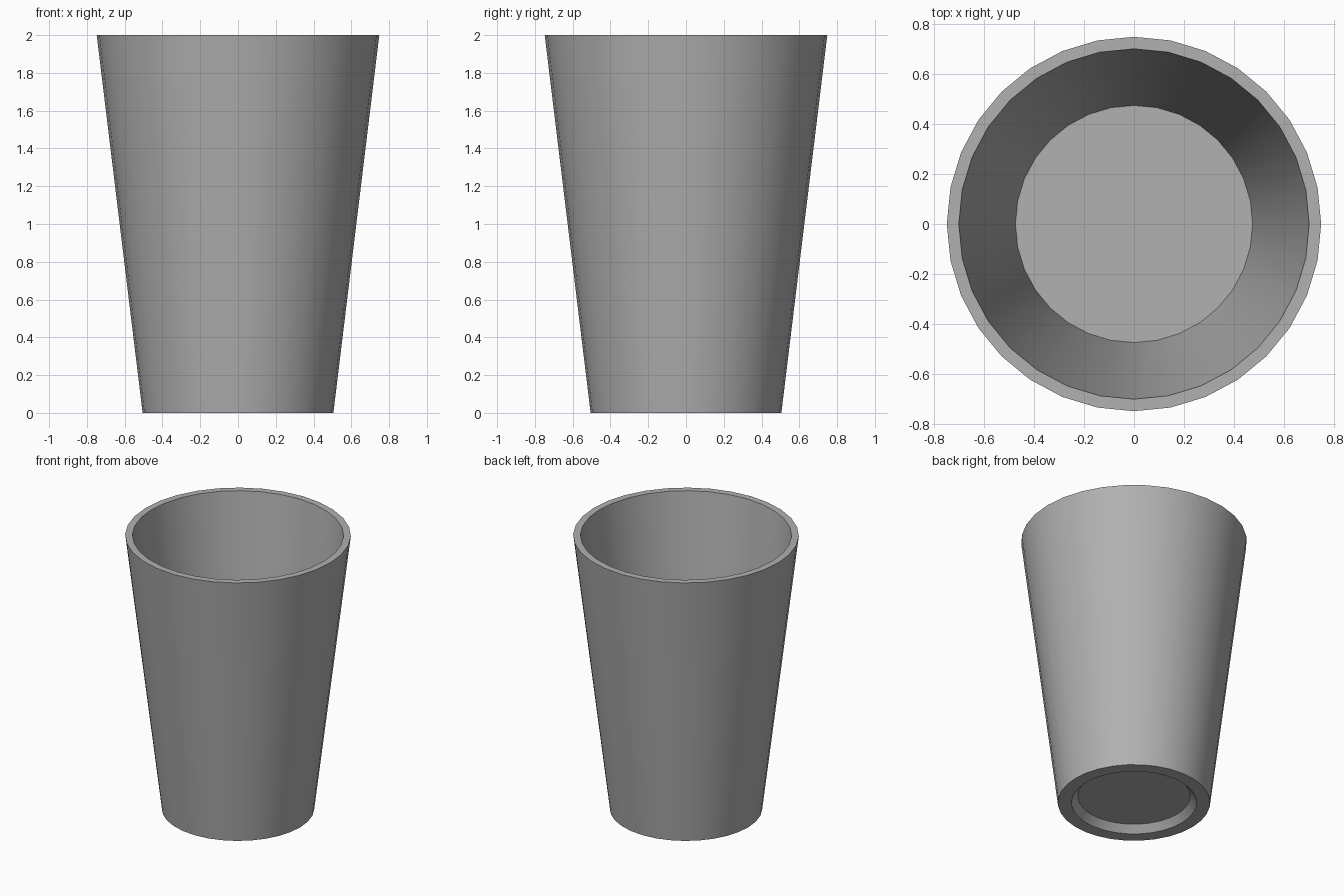
import bpy, bmesh
from math import cos, sin, tau

if "Cube" in bpy.data.objects:
    bpy.data.objects.remove(bpy.data.objects["Cube"])

SIDES = 32

# Cross-section (radius, height): foot recess, outer wall, rim, inner wall, floor
profile = [(0.373, 0.05), (0.415, 0.0), (0.505, 0.0),
           (0.748, 2.0), (0.70, 2.0), (0.474, 0.11)]

bm = bmesh.new()
rings = [[bm.verts.new((r * cos(tau * i / SIDES), r * sin(tau * i / SIDES), z))
          for i in range(SIDES)] for r, z in profile]

# Walls between neighbouring rings
for a, b in zip(rings, rings[1:]):
    for i in range(SIDES):
        j = (i + 1) % SIDES
        bm.faces.new((a[i], a[j], b[j], b[i]))

# Recess ceiling and inside floor
bm.faces.new(rings[0][::-1])
bm.faces.new(rings[-1])
bmesh.ops.recalc_face_normals(bm, faces=bm.faces)

mesh = bpy.data.meshes.new("cup")
bm.to_mesh(mesh)
bm.free()
cup = bpy.data.objects.new("cup", mesh)
bpy.context.collection.objects.link(cup)

# Dark grey surface
grey = bpy.data.materials.new("dark_grey")
grey.diffuse_color = (0.44, 0.44, 0.44, 1.0)
grey.use_nodes = True
grey.node_tree.nodes["Principled BSDF"].inputs["Base Color"].default_value = grey.diffuse_color
mesh.materials.append(grey)

# Smooth walls with crisp rim and foot
bpy.context.view_layer.objects.active = cup
cup.select_set(True)
bpy.ops.object.shade_smooth_by_angle(angle=0.52)
